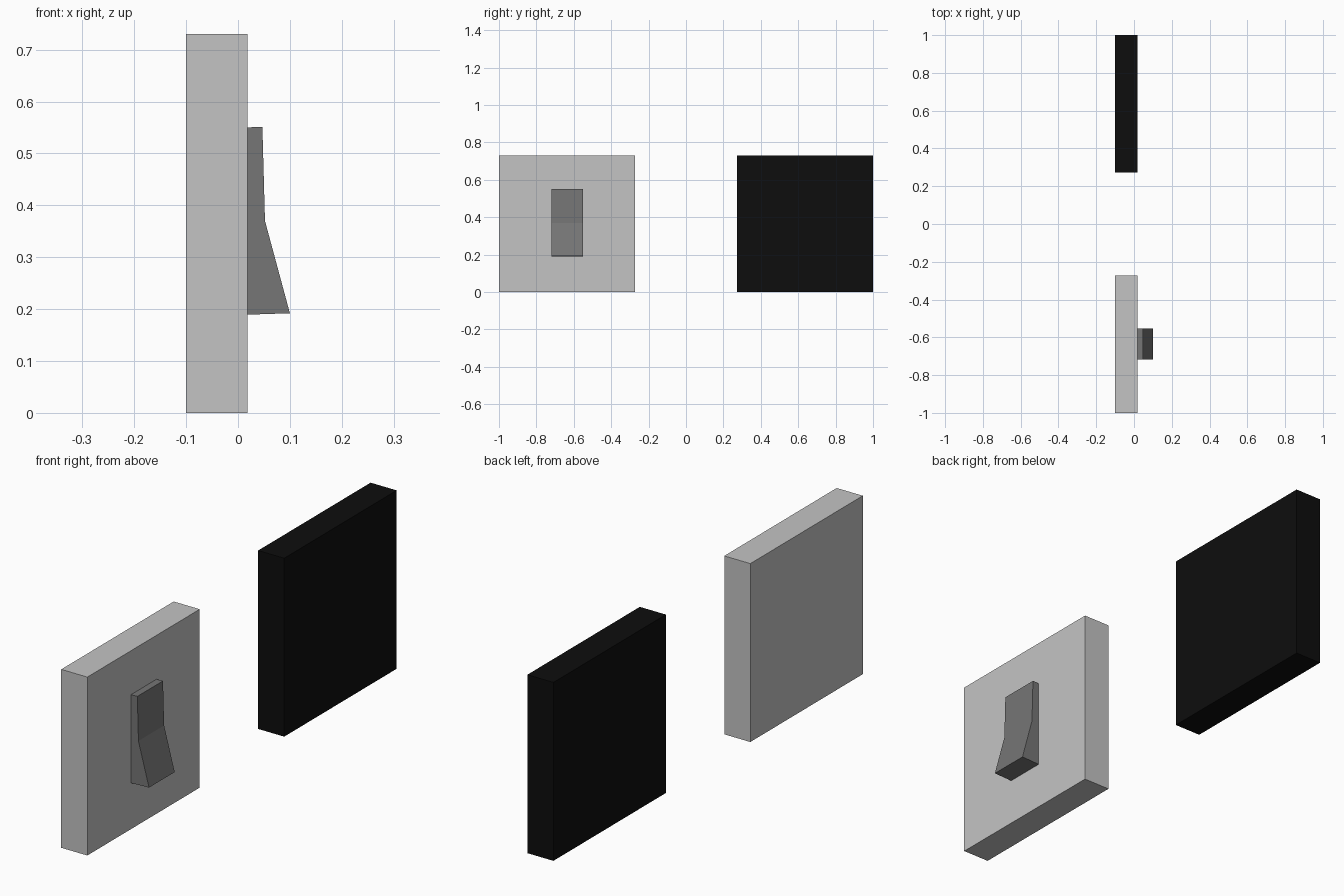
import bpy

if "Cube" in bpy.data.objects:
    bpy.data.objects.remove(bpy.data.objects["Cube"])

def mat(name, v):
    m = bpy.data.materials.new(name)
    m.diffuse_color = (v, v, v, 1)
    m.use_nodes = True
    m.node_tree.nodes["Principled BSDF"].inputs["Base Color"].default_value = m.diffuse_color
    return m

light = mat("light grey", 0.55)
mid = mat("mid grey", 0.18)
black = mat("black", 0.004)

def prism(name, profile, y0, y1, material):
    """Extrude an (x, z) profile, listed clockwise as seen from the front, along y."""
    n = len(profile)
    verts = [(x, y, z) for y in (y0, y1) for x, z in profile]
    faces = [tuple(reversed(range(n))), tuple(range(n, 2 * n))]
    faces += [(i, (i + 1) % n, n + (i + 1) % n, n + i) for i in range(n)]
    me = bpy.data.meshes.new(name)
    me.from_pydata(verts, [], faces)
    me.materials.append(material)
    ob = bpy.data.objects.new(name, me)
    bpy.context.collection.objects.link(ob)
    return ob

# Square plates, one light and one black
plate = [(-0.1, 0), (-0.1, 0.73), (0.018, 0.73), (0.018, 0)]
prism("light_plate", plate, -1.0, -0.273, light)
prism("black_plate", plate, 0.273, 1.0, black)

# Bent rocker on the light plate, set slightly into it
rocker = [(0.01, 0.189), (0.01, 0.55), (0.047, 0.551), (0.052, 0.37), (0.1, 0.192)]
prism("rocker_switch", rocker, -0.718, -0.552, mid)
